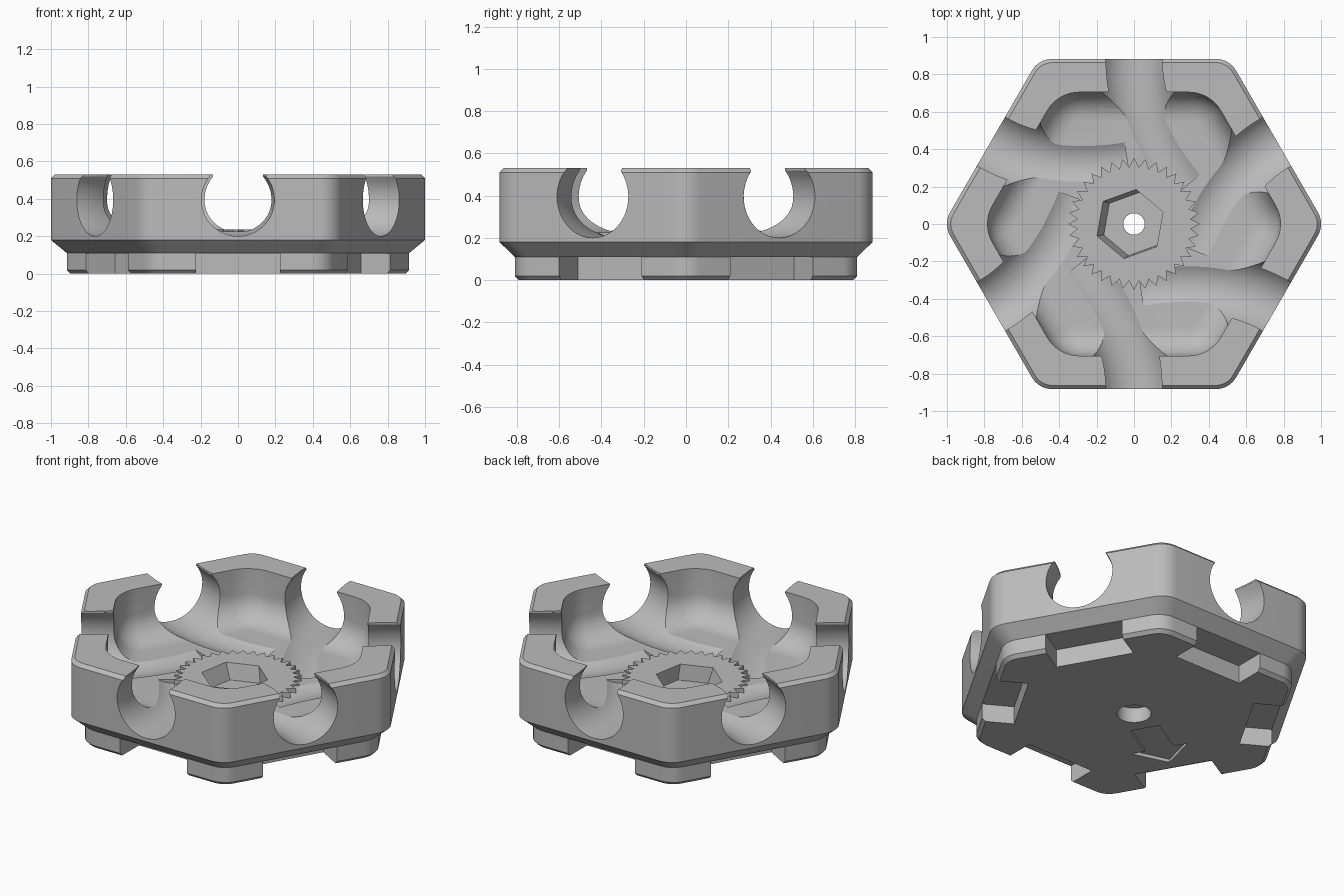
import bpy, bmesh, math
from mathutils import Matrix, Vector

cube = bpy.data.objects.get("Cube")
if cube:
    bpy.data.objects.remove(cube, do_unlink=True)

grey = bpy.data.materials.new("plain_grey")
grey.use_nodes = True
GREY = (0.5, 0.5, 0.5, 1)
grey.diffuse_color = GREY
grey.node_tree.nodes["Principled BSDF"].inputs["Base Color"].default_value = GREY


def loft(name, rings):
    """Closed solid through rings with equal point counts."""
    bm = bmesh.new()
    loops = [[bm.verts.new(p) for p in ring] for ring in rings]
    n = len(loops[0])
    for a, b in zip(loops, loops[1:]):
        for i in range(n):
            j = (i + 1) % n
            bm.faces.new((a[i], a[j], b[j], b[i]))
    bm.faces.new(loops[0][::-1])
    bm.faces.new(loops[-1])
    bmesh.ops.recalc_face_normals(bm, faces=bm.faces)
    mesh = bpy.data.meshes.new(name)
    bm.to_mesh(mesh)
    bm.free()
    mesh.materials.append(grey)
    ob = bpy.data.objects.new(name, mesh)
    bpy.context.collection.objects.link(ob)
    return ob


def hexagon(apothem, z, r, steps=8):
    """Hexagon with rounded corners, corners on the x axis."""
    ring = []
    for k in range(6):
        a = math.radians(60 * k)
        d = (apothem - r) / math.cos(math.pi / 6)
        for s in range(steps + 1):
            t = a + math.radians(-30 + 60 * s / steps)
            ring.append((d * math.cos(a) + r * math.cos(t),
                         d * math.sin(a) + r * math.sin(t), z))
    return ring


def circle(radius, z, n=32, start=0, cx=0):
    return [(cx + radius * math.cos(start + math.tau * i / n),
             radius * math.sin(start + math.tau * i / n), z) for i in range(n)]


def prism(name, outline, z0, z1):
    return loft(name, [[(x, y, z) for x, y in outline] for z in (z0, z1)])


def combine(target, tool, operation="DIFFERENCE", turn=0):
    """Apply a boolean and discard the tool."""
    tool.data.transform(Matrix.Rotation(math.radians(turn), 4, "Z"))
    tool.hide_render = True
    mod = target.modifiers.new("cut", "BOOLEAN")
    mod.operation = operation
    mod.solver = "EXACT"
    mod.object = tool
    bpy.context.view_layer.update()
    graph = bpy.context.evaluated_depsgraph_get()
    mesh = bpy.data.meshes.new_from_object(target.evaluated_get(graph))
    target.modifiers.clear()
    target.data = mesh
    bpy.data.objects.remove(tool, do_unlink=True)


# Outer body: stepped base, flared skirt, upright wall, chamfered rim
body = loft("hexagonal_tile", [hexagon(a, z, r) for a, z, r in (
    (0.79, 0, 0.11), (0.81, 0.02, 0.13), (0.81, 0.11, 0.13),
    (0.883, 0.18, 0.127), (0.883, 0.51, 0.127), (0.863, 0.53, 0.107))])

# Bowl with a rounded foot
FLOOR, FILLET = 0.225, 0.15
rings = [hexagon(0.705, 0.7, 0.2)]
for s in range(9):
    t = math.radians(90 * s / 8)
    inset = FILLET * (1 - math.cos(t))
    rings.append(hexagon(0.705 - inset, FLOOR + FILLET * (1 - math.sin(t)), 0.2 - inset))
combine(body, loft("bowl_cutter", rings))


# Curved channels, round below and open above
def channel():
    radius, centre, slot = 0.195, 0.395, 0.15
    end = math.asin(slot / radius)
    profile = [(-slot, 0.7)]
    for s in range(29):
        a = math.pi / 2 + end + (math.tau - 2 * end) * s / 28
        profile.append((radius * math.cos(a), centre + radius * math.sin(a)))
    profile.append((slot, 0.7))
    rings = []
    for s in range(25):
        t = -0.15 + 0.83 * s / 24
        bend = max(t, 0)
        point = Vector((0.6 * bend ** 2, 0.883 - t, 0))
        side = Vector((1, 1.2 * bend, 0)).normalized()
        rings.append([point + side * u + Vector((0, 0, v)) for u, v in profile])
    return loft("channel_cutter", rings)


for k in range(6):
    combine(body, channel(), turn=60 * k)

# Toothed hub
TEETH = 36
teeth = []
for i in range(TEETH * 2):
    a = math.pi * i / TEETH
    rad = 0.352 if i % 2 == 0 else 0.305
    teeth.append((rad * math.cos(a), rad * math.sin(a)))
combine(body, prism("toothed_hub", teeth, 0.15, 0.235), "UNION")

# Hexagonal socket and stepped centre hole
tilt = math.radians(20)
combine(body, loft("socket_cutter", [circle(0.172, 0.14, 6, tilt),
                                     circle(0.19, 0.25, 6, tilt, -0.025)]))
combine(body, loft("hole_cutter", [circle(0.057, -0.1), circle(0.057, 0.4)]))
combine(body, loft("wide_hole_cutter", [circle(0.095, -0.1), circle(0.095, 0.09)]))

# Notches between the feet
for k in range(6):
    notch = [(0.63, -0.225), (1.1, -0.225), (1.1, 0.225), (0.63, 0.225)]
    combine(body, prism("notch_cutter", notch, -0.1, 0.109), turn=30 + 60 * k)

# Direction arrow sunk into the underside
arrow = [(0.17, -0.085), (0.41, -0.085), (0.41, -0.165), (0.57, 0),
         (0.41, 0.165), (0.41, 0.085), (0.17, 0.085)]
combine(body, prism("arrow_cutter", arrow, -0.1, 0.02), turn=210)

# Smooth curves, crisp edges
bpy.ops.object.select_all(action="DESELECT")
body.select_set(True)
bpy.context.view_layer.objects.active = body
bpy.ops.object.shade_smooth_by_angle(angle=math.radians(25))
